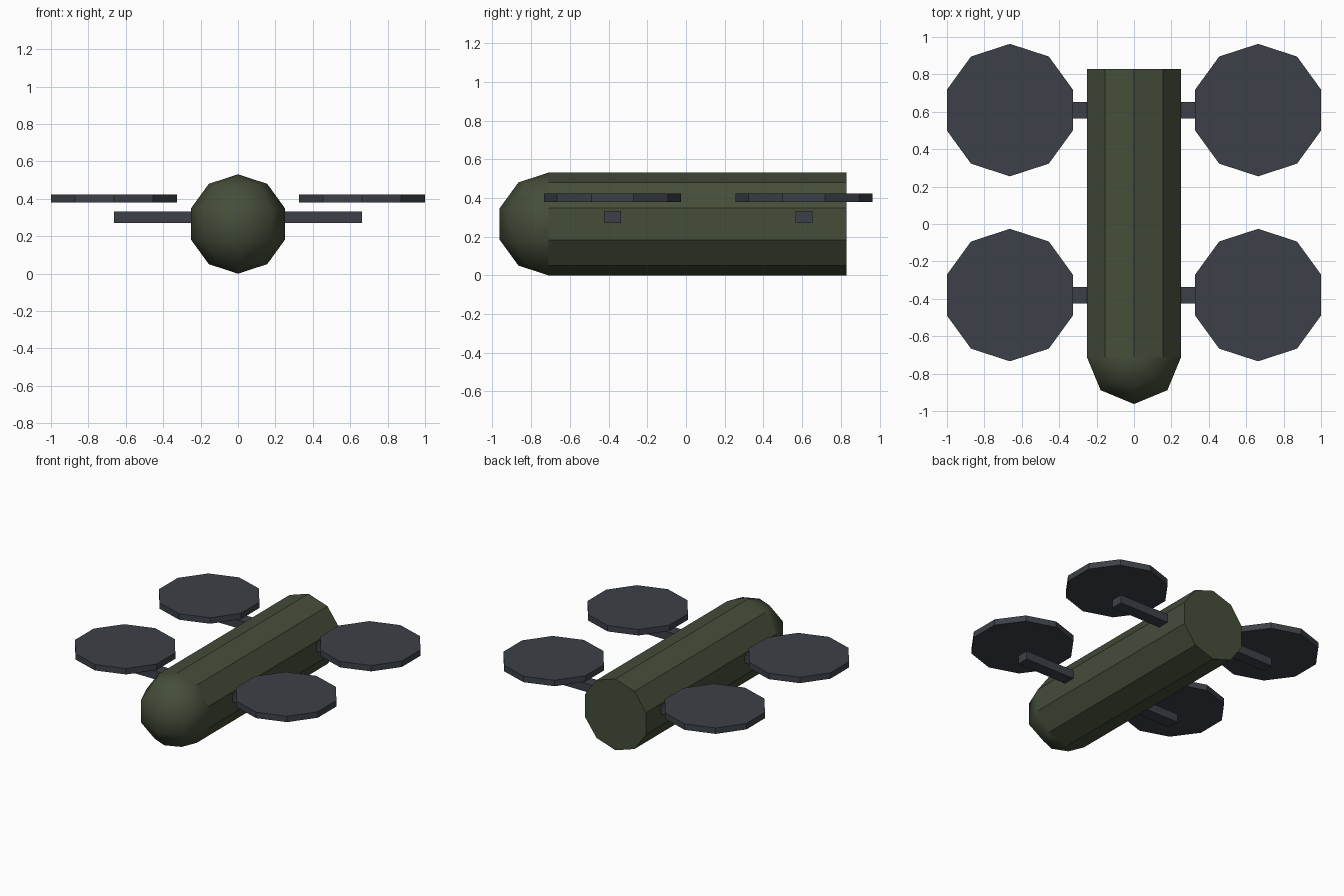
import bpy, math
from math import pi

if "Cube" in bpy.data.objects:
    bpy.data.objects.remove(bpy.data.objects["Cube"])


def material(name, rgb):
    m = bpy.data.materials.new(name)
    m.diffuse_color = (*rgb, 1)
    m.use_nodes = True
    m.node_tree.nodes["Principled BSDF"].inputs["Base Color"].default_value = m.diffuse_color
    return m


olive = material("olive green", (0.060, 0.075, 0.042))
slate = material("slate grey", (0.046, 0.053, 0.065))

R = 0.2655               # hull radius, also the hull centre height
FRONT, BACK = -0.71, 0.83


def finish(name, mat, smooth=False):
    o = bpy.context.object
    o.name = name
    o.data.materials.append(mat)
    if smooth:
        bpy.ops.object.shade_smooth()
    else:
        bpy.ops.object.shade_flat()
    return o


# Hull: ten-sided tube lying along y, with an edge at top and bottom
bpy.ops.mesh.primitive_cylinder_add(
    vertices=10, radius=R, depth=BACK - FRONT,
    location=(0, (FRONT + BACK) / 2, R), rotation=(pi / 2, 0, 0))
finish("hull", olive)

# Nose: coarse smooth ball with upright axis, half sunk in the hull
bpy.ops.mesh.primitive_uv_sphere_add(
    segments=8, ring_count=5, radius=R, location=(0, FRONT, R))
finish("nose", olive, smooth=True)

# Four arms, each carrying a ten-sided rotor disc above it
for end, y in (("front", -0.38), ("rear", 0.609)):
    for side, s in (("left", -1), ("right", 1)):
        bpy.ops.mesh.primitive_cube_add(size=1, location=(s * 0.3315, y, 0.301))
        bpy.context.object.scale = (0.663, 0.0885, 0.062)
        bpy.ops.object.transform_apply(location=False, rotation=False, scale=True)
        finish(f"{end}_{side}_arm", slate)

        bpy.ops.mesh.primitive_cylinder_add(
            vertices=10, radius=0.354, depth=0.0442, location=(s * 0.6635, y, 0.402))
        finish(f"{end}_{side}_rotor", slate)
